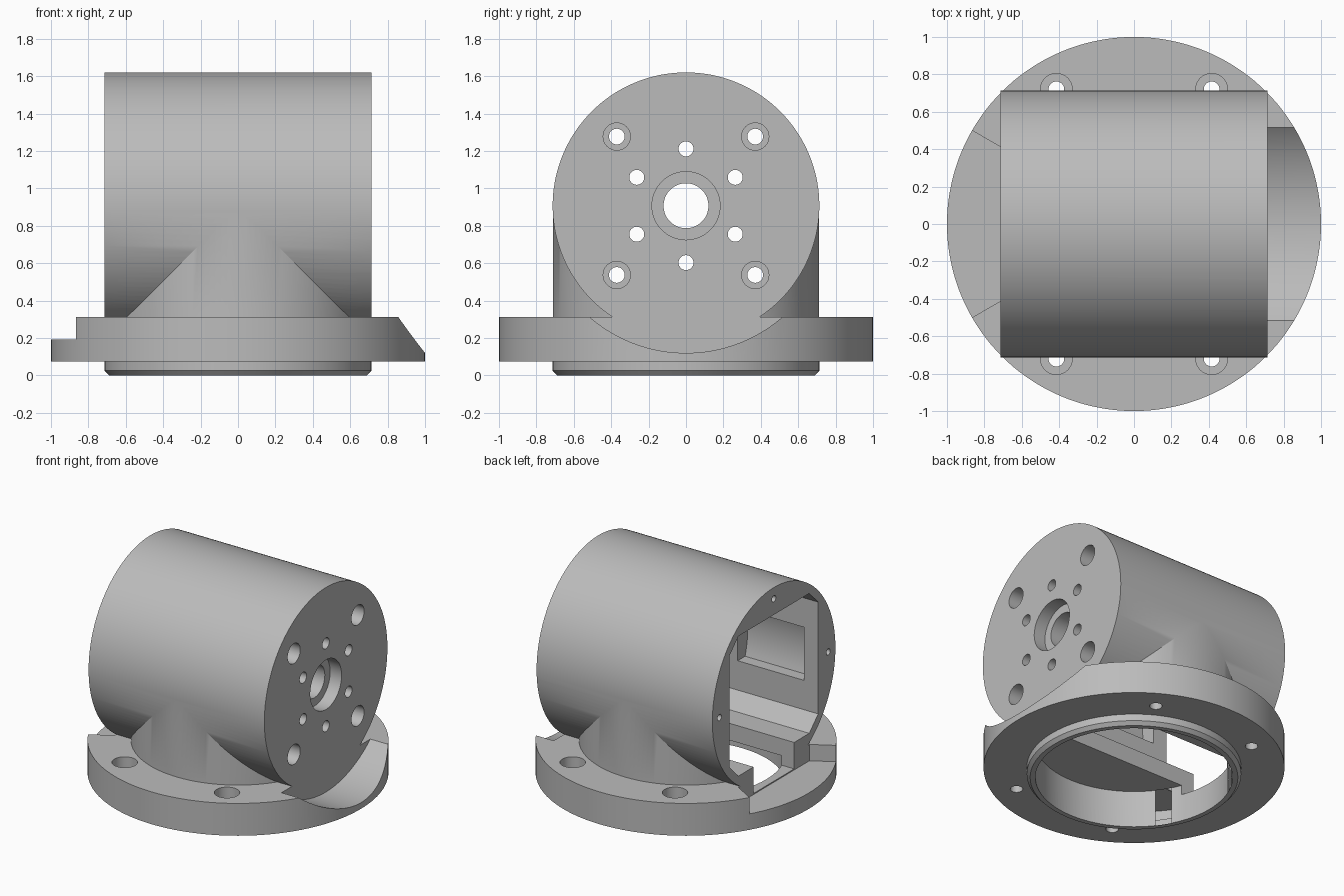
import bpy, bmesh
from math import sin, cos, pi, radians, sqrt

if "Cube" in bpy.data.objects:
    bpy.data.objects.remove(bpy.data.objects["Cube"], do_unlink=True)

BODY_R = 0.713      # barrel radius
AXIS_Z = 0.907      # barrel axis height
BORE_R = 0.655      # bore in the base

grey = bpy.data.materials.new("matte_grey")
grey.use_nodes = True
grey.diffuse_color = (0.5, 0.5, 0.5, 1)
grey.node_tree.nodes["Principled BSDF"].inputs["Base Color"].default_value = (0.5, 0.5, 0.5, 1)


def new_object(name, bm):
    bmesh.ops.recalc_face_normals(bm, faces=bm.faces[:])
    mesh = bpy.data.meshes.new(name)
    bm.to_mesh(mesh)
    bm.free()
    mesh.materials.append(grey)
    ob = bpy.data.objects.new(name, mesh)
    bpy.context.collection.objects.link(ob)
    return ob


def circle(r, cu=0, cv=0, n=32):
    return [(cu + r * cos(2 * pi * i / n), cv + r * sin(2 * pi * i / n)) for i in range(n)]


def prism(name, points, lo, hi, axis):
    """Extrude an outline: (y, z) along x, or (x, y) along z."""
    bm = bmesh.new()
    place = (lambda u, v: (lo, u, v)) if axis == "x" else (lambda u, v: (u, v, lo))
    face = bm.faces.new([bm.verts.new(place(u, v)) for u, v in points])
    extruded = bmesh.ops.extrude_face_region(bm, geom=[face])["geom"]
    shift = (hi - lo, 0, 0) if axis == "x" else (0, 0, hi - lo)
    bmesh.ops.translate(bm, vec=shift, verts=[g for g in extruded if isinstance(g, bmesh.types.BMVert)])
    return new_object(name, bm)


def lathe(name, profile, n=144):
    bm = bmesh.new()
    verts = [bm.verts.new((r, 0, z)) for r, z in profile]
    edges = [bm.edges.new(pair) for pair in zip(verts, verts[1:])]
    bmesh.ops.spin(bm, geom=verts + edges, cent=(0, 0, 0), axis=(0, 0, 1),
                   angle=2 * pi, steps=n, use_duplicate=False)
    bmesh.ops.remove_doubles(bm, verts=bm.verts[:], dist=0.0001)
    return new_object(name, bm)


def combine(target, tool, operation="DIFFERENCE"):
    mod = target.modifiers.new("combine", "BOOLEAN")
    mod.operation, mod.solver, mod.object = operation, "EXACT", tool
    bpy.context.view_layer.update()
    evaluated = target.evaluated_get(bpy.context.evaluated_depsgraph_get())
    mesh = bpy.data.meshes.new_from_object(evaluated)
    target.modifiers.clear()
    target.data = mesh
    bpy.data.objects.remove(tool, do_unlink=True)


def cut(points, lo, hi, axis):
    combine(housing, prism("cutter", points, lo, hi, axis))


# Flange with lower spigot and upright neck
housing = lathe("motor_housing", [
    (0, 0), (0.69, 0), (BODY_R, 0.025), (BODY_R, 0.075), (1, 0.075),
    (1, 0.312), (0.712, 0.312), (0.712, 0.9), (0, 0.9)])

# Horizontal barrel
combine(housing, prism("barrel", circle(BODY_R, 0, AXIS_Z, 144), -BODY_R, BODY_R, "x"), "UNION")

# Round clearance in the flange in front of the closed end
cut(circle(0.787, 0, AXIS_Z, 144), BODY_R, 1.2, "x")

# Sector step in the flange below the open end
slope = sin(radians(30)) / cos(radians(30))
cut([(-BODY_R, -BODY_R * slope), (-BODY_R, BODY_R * slope),
     (-1.2, 1.2 * slope), (-1.2, -1.2 * slope)], 0.192, 0.35, "z")

# Main cavity: square with clipped corners, open at one end
a, b = 0.513, 0.41
octagon = [(a, -b), (a, b), (b, a), (-b, a), (-a, b), (-a, -b), (-b, -a), (b, -a)]
cut([(y, AXIS_Z + z) for y, z in octagon], -0.8, 0.51, "x")

# Curved pockets in both side walls
arc = [0.63 * sin(radians(d)) for d in range(-18, 19, 3)]
right = [(sqrt(0.63 ** 2 - h * h), AXIS_Z + h) for h in arc]
cut(right + [(-y, z) for y, z in reversed(right)], -0.6, -0.06, "x")

# Base bore and the slot joining it to the cavity
cut(circle(BORE_R, n=144), -0.1, 0.27, "z")
cut([(-0.8, -0.235), (0.4, -0.235), (0.4, 0.235), (-0.8, 0.235)], 0.2, 0.45, "z")

# Shaft hole with its counterbore
cut(circle(0.12, 0, AXIS_Z, 64), 0.4, 0.8, "x")
cut(circle(0.182, 0, AXIS_Z, 64), 0.62, 0.8, "x")

# Ring of six small holes
for i in range(6):
    t = pi / 2 + i * pi / 3
    cut(circle(0.04, 0.304 * cos(t), AXIS_Z + 0.304 * sin(t)), 0.4, 0.8, "x")

# Four counterbored holes in the closed end
for y in (-0.37, 0.37):
    for z in (-0.37, 0.37):
        cut(circle(0.042, y, AXIS_Z + z), 0.4, 0.8, "x")
        cut(circle(0.073, y, AXIS_Z + z), 0.6, 0.8, "x")

# Cover screw holes in the open rim
for t in (0, pi / 2, pi):
    cut(circle(0.023, 0.63 * cos(t), AXIS_Z + 0.63 * sin(t), 20), -0.8, -0.613, "x")

# Counterbored flange holes
for x in (-0.415, 0.415):
    for y in (-0.72, 0.72):
        cut(circle(0.042, x, y), 0, 0.4, "z")
        cut(circle(0.085, x, y), 0.2, 0.4, "z")

# Smooth curved walls, keep edges sharp
bpy.ops.object.select_all(action="DESELECT")
housing.select_set(True)
bpy.context.view_layer.objects.active = housing
bpy.ops.object.shade_smooth_by_angle(angle=radians(25))
